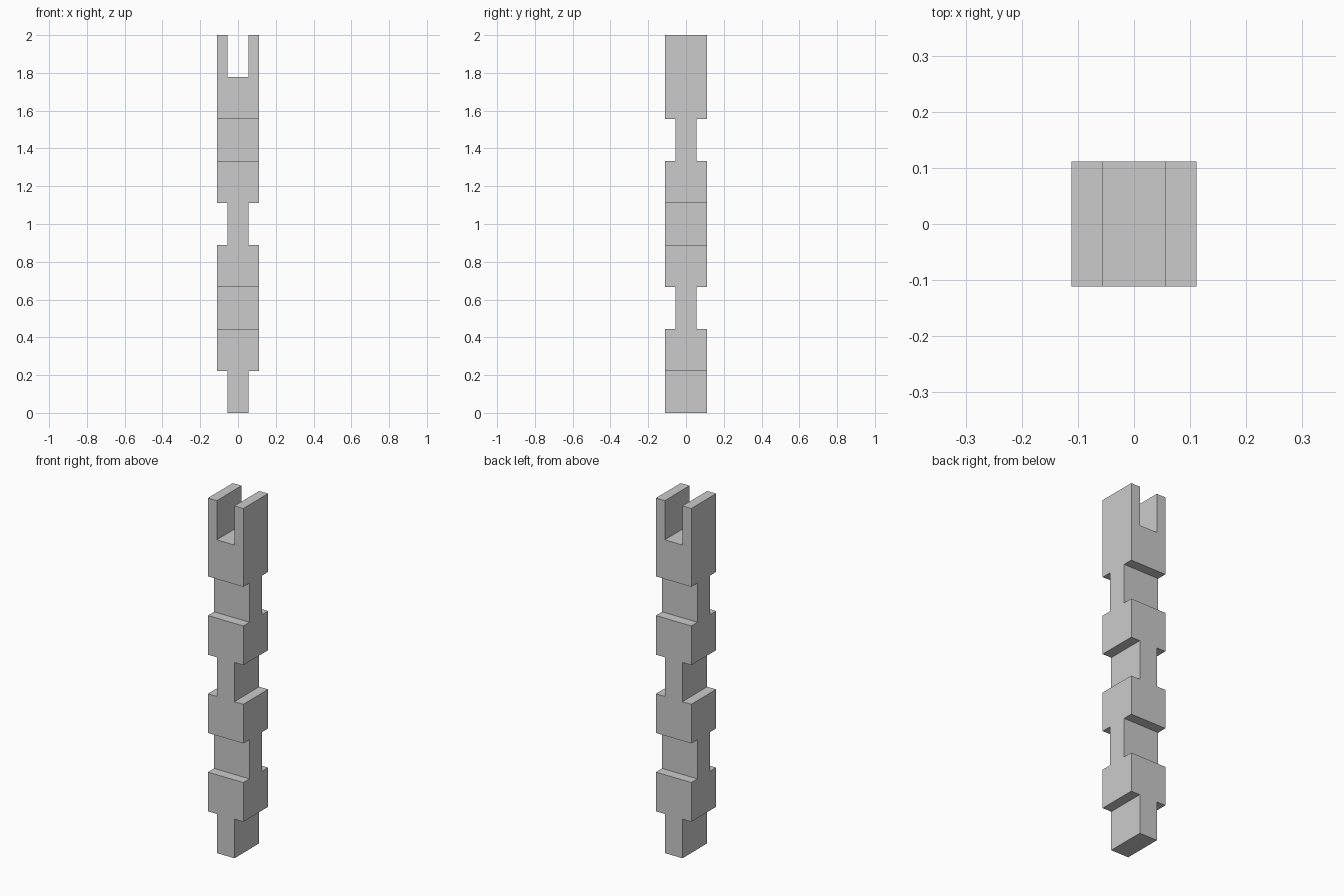
import bpy, bmesh

if "Cube" in bpy.data.objects:
    bpy.data.objects.remove(bpy.data.objects["Cube"])

U = 2 / 9          # height of one joint
W = U / 2          # half width of the bar
N = U / 4          # half width of a notched neck
BIG = 0.3          # oversize depth, trimmed by the intersection


def prism(name, profile, to_3d):
    """Extrude a closed 2D profile both ways along the remaining axis."""
    bm = bmesh.new()
    face = bm.faces.new([bm.verts.new(to_3d(a, z, -BIG)) for a, z in profile])
    moved = bmesh.ops.extrude_face_region(bm, geom=[face])["geom"]
    offset = to_3d(0, 0, 2 * BIG)
    bmesh.ops.translate(bm, vec=offset,
                        verts=[v for v in moved if isinstance(v, bmesh.types.BMVert)])
    bmesh.ops.recalc_face_normals(bm, faces=bm.faces)
    mesh = bpy.data.meshes.new(name)
    bm.to_mesh(mesh)
    bm.free()
    obj = bpy.data.objects.new(name, mesh)
    bpy.context.collection.objects.link(obj)
    return obj


def mirrored(side):
    return side + [(-a, z) for a, z in reversed(side)]


# Front outline: tongue at the bottom, neck in the middle, slot at the top
front = mirrored([(N, 0), (N, U), (W, U), (W, 4 * U), (N, 4 * U), (N, 5 * U),
                  (W, 5 * U), (W, 9 * U), (N, 9 * U), (N, 8 * U)])
# Side outline: two necks, running past both ends of the bar
side = mirrored([(W, -0.1), (W, 2 * U), (N, 2 * U), (N, 3 * U), (W, 3 * U),
                 (W, 6 * U), (N, 6 * U), (N, 7 * U), (W, 7 * U), (W, 2.1)])

bar = prism("notched_bar", front, lambda a, z, d: (a, d, z))
cutter = prism("side_cutter", side, lambda a, z, d: (d, a, z))
cutter.hide_render = True

# The bar is where both outlines overlap
mod = bar.modifiers.new("side_outline", "BOOLEAN")
mod.operation = "INTERSECT"
mod.solver = "EXACT"
mod.object = cutter
bpy.context.view_layer.objects.active = bar
bpy.ops.object.modifier_apply(modifier=mod.name)
bpy.data.objects.remove(cutter)
